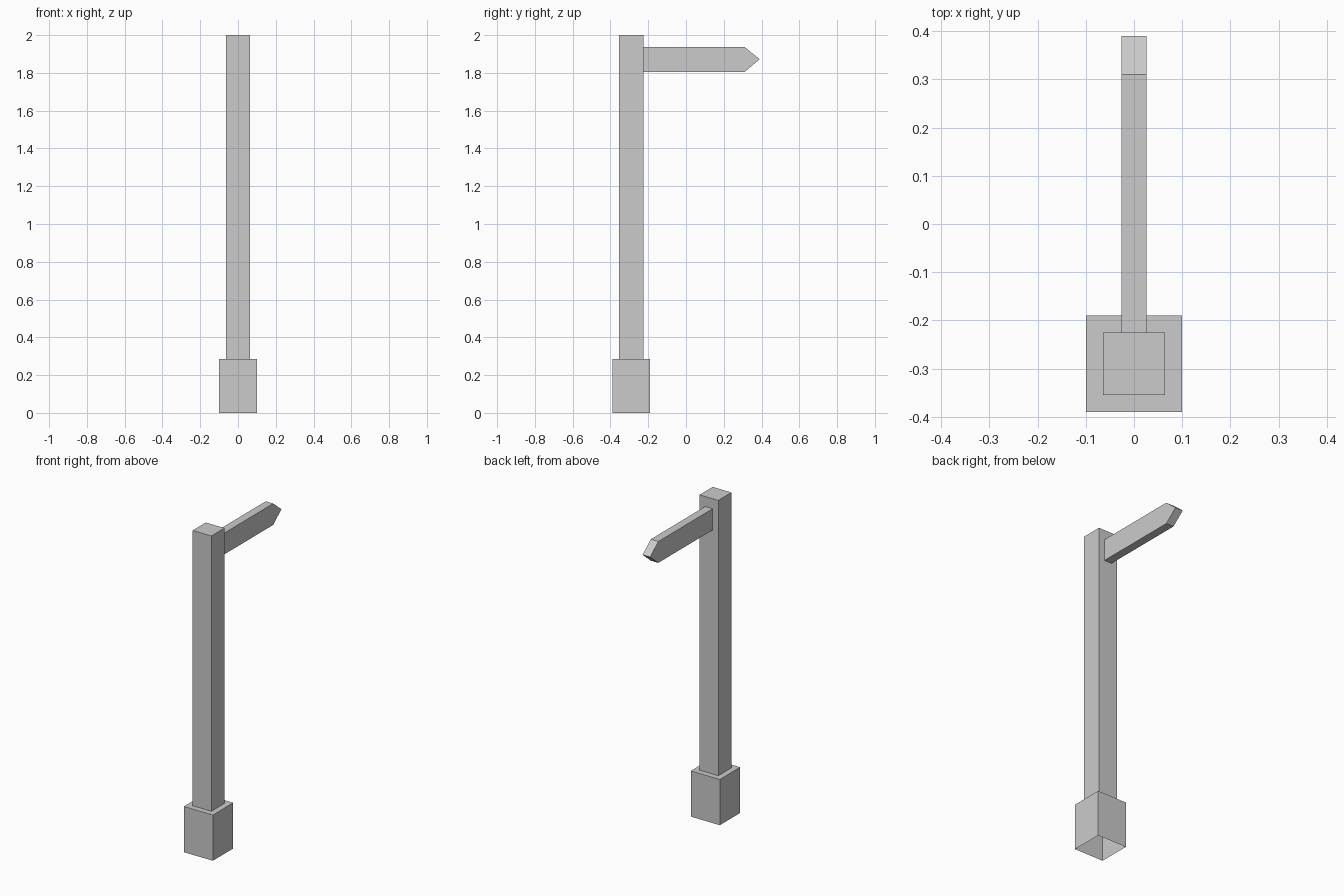
import bpy, bmesh
from mathutils import Matrix, Vector

if "Cube" in bpy.data.objects:
    bpy.data.objects.remove(bpy.data.objects["Cube"])


def finish(name, bm):
    bmesh.ops.recalc_face_normals(bm, faces=bm.faces[:])
    mesh = bpy.data.meshes.new(name)
    bm.to_mesh(mesh)
    bm.free()
    obj = bpy.data.objects.new(name, mesh)
    bpy.context.collection.objects.link(obj)
    return obj


# Post: square footing, open underneath, with the shaft extruded from its top
BASE_H, TOTAL_H, POST_Y = 0.285, 2.0, -0.29
bm = bmesh.new()
bmesh.ops.create_cube(
    bm, size=1,
    matrix=Matrix.Translation((0, POST_Y, BASE_H / 2)) @ Matrix.Diagonal((0.2, 0.2, BASE_H, 1)))
bm.normal_update()
bottom = min(bm.faces, key=lambda f: f.normal.z)
top = max(bm.faces, key=lambda f: f.normal.z)
bmesh.ops.inset_region(bm, faces=[top], thickness=0.05)
shaft = bmesh.ops.extrude_discrete_faces(bm, faces=[top])["faces"]
bmesh.ops.translate(bm, verts=shaft[0].verts[:], vec=Vector((0, 0, TOTAL_H - BASE_H)))
bmesh.ops.delete(bm, geom=[bottom], context='FACES')
finish("post_with_footing", bm)

# Sign arm: pointed side profile given thickness along x
HALF = 0.026
profile = [(-0.24, 1.805), (0.31, 1.805), (0.39, 1.872), (0.31, 1.938), (-0.24, 1.938)]
bm = bmesh.new()
side = bm.faces.new([bm.verts.new((-HALF, y, z)) for y, z in profile])
ext = bmesh.ops.extrude_face_region(bm, geom=[side], use_keep_orig=True)["geom"]
bmesh.ops.translate(bm, verts=[g for g in ext if isinstance(g, bmesh.types.BMVert)],
                    vec=Vector((2 * HALF, 0, 0)))
finish("sign_arm", bm)
